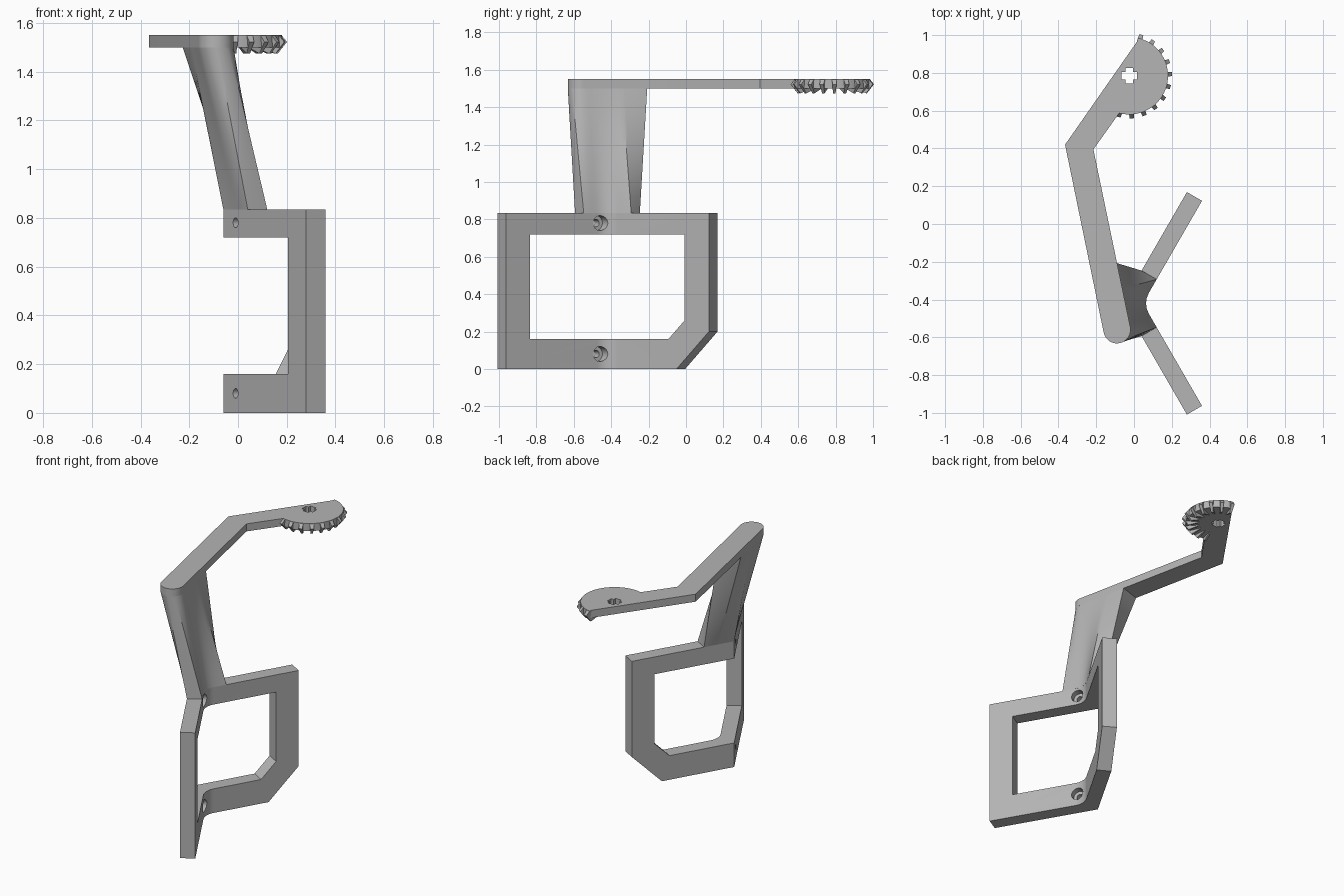
import bpy, bmesh
from math import cos, sin, radians, pi, sqrt
from mathutils import Vector

cube = bpy.data.objects.get("Cube")
if cube:
    bpy.data.objects.remove(cube, do_unlink=True)

grey = bpy.data.materials.new("plain grey")
grey.use_nodes = True
grey.diffuse_color = (0.46, 0.46, 0.46, 1)
grey.node_tree.nodes["Principled BSDF"].inputs["Base Color"].default_value = (0.46, 0.46, 0.46, 1)


def loft(name, rings):
    """Skin a list of equal-length closed rings and cap both ends."""
    bm = bmesh.new()
    rows = [[bm.verts.new(p) for p in ring] for ring in rings]
    n = len(rows[0])
    for low, high in zip(rows, rows[1:]):
        for i in range(n):
            j = (i + 1) % n
            bm.faces.new((low[i], low[j], high[j], high[i]))
    bm.faces.new(rows[0][::-1])
    bm.faces.new(rows[-1])
    bmesh.ops.recalc_face_normals(bm, faces=bm.faces)
    mesh = bpy.data.meshes.new(name)
    bm.to_mesh(mesh)
    bm.free()
    mesh.materials.append(grey)
    ob = bpy.data.objects.new(name, mesh)
    bpy.context.collection.objects.link(ob)
    return ob


def prism(name, outline, z0, z1):
    return loft(name, [[Vector((p[0], p[1], z)) for p in outline] for z in (z0, z1)])


def cut(ob, cutter):
    bpy.context.view_layer.objects.active = ob
    mod = ob.modifiers.new("cut", 'BOOLEAN')
    mod.operation, mod.solver, mod.object = 'DIFFERENCE', 'EXACT', cutter
    bpy.ops.object.modifier_apply(modifier=mod.name)
    bpy.data.objects.remove(cutter, do_unlink=True)


def smooth(ob):
    bpy.ops.object.select_all(action='DESELECT')
    ob.select_set(True)
    bpy.context.view_layer.objects.active = ob
    bpy.ops.object.shade_smooth_by_angle(angle=radians(30))


def arc(cx, cy, r, a0, a1, n):
    return [Vector((cx + r * cos(radians(a0 + (a1 - a0) * i / n)),
                    cy + r * sin(radians(a0 + (a1 - a0) * i / n)))) for i in range(n + 1)]


# V-shaped frame: side -1 is the front arm, +1 the back arm
APEX, THICK, LENGTH, TOP = Vector((-0.06, -0.42)), 0.0924, 0.68, 0.835
H = sqrt(3) / 2


def arm(side, s, n):
    """Point s along an arm and n inward from its outer face."""
    return APEX + Vector((0.5 * s + H * n, side * (H * s - 0.5 * n)))


def arm_cutter(side, profile, n0, n1):
    return loft("cutter", [[(*arm(side, s, n), z) for s, z in profile] for n in (n0, n1)])


fillet = arc(APEX.x + (THICK + 0.11) / H, APEX.y, 0.11, 210, 150, 10)


def vee(length):
    return [arm(-1, length, 0), arm(-1, length, THICK), *fillet,
            arm(1, length, THICK), arm(1, length, 0), APEX]


frame = prism("bracket_frame", vee(LENGTH), 0, TOP)
w, lo, hi = 0.53, 0.16, 0.72
cut(frame, arm_cutter(-1, [(-0.15, lo), (w, lo), (w, hi), (-0.15, hi)], -0.05, 0.25))
cut(frame, arm_cutter(1, [(-0.15, lo), (w - 0.1, lo), (w, lo + 0.1), (w, hi), (-0.15, hi)],
                      -0.05, 0.25))
cut(frame, arm_cutter(1, [(LENGTH - 0.25, -0.05), (LENGTH + 0.05, -0.05),
                          (LENGTH + 0.05, 0.25)], -0.05, 0.2))

# Screw holes with counterbores in the front arm
for z in (0.08, 0.78):
    for r, n0 in ((0.02, -0.05), (0.04, 0.05)):
        circle = [(p.x, p.y) for p in arc(0.1, z, r, 0, 345, 23)]
        cut(frame, arm_cutter(-1, circle, n0, 0.2))
smooth(frame)

# Top arm: round end, elbow and sector plate in one outline
Z0, Z1 = 1.5, 1.55
hub = Vector((-0.025, 0.785))
end = Vector((-0.09, -0.56))
elbow_in, elbow_out = Vector((-0.215, 0.395)), Vector((-0.365, 0.42))
round_end = arc(end.x, end.y, 0.072, 191, 371, 20)
sector = arc(hub.x, hub.y, 0.205, -105, 75, 36)
bar = prism("top_arm", round_end + [elbow_in] + sector + [elbow_out], Z0, Z1)

# Cross-shaped hub hole
a, b = 0.04, 0.021
quarter = [Vector((a, -b)), Vector((a, b)), Vector((b, b))]
cross = []
for k in range(4):
    for p in quarter:
        q = p.copy()
        for _ in range(k):
            q = Vector((-q.y, q.x))
        cross.append(hub + q)
cut(bar, prism("cutter", cross, Z0 - 0.1, Z1 + 0.1))
smooth(bar)

# Bevel gear teeth: radial section (radius, height, half width)
section = [(0.19, Z1, 0.013), (0.203, Z1, 0.013), (0.226, 1.522, 0.011),
           (0.188, 1.474, 0.007), (0.12, 1.498, 0.005), (0.12, 1.505, 0.005)]
for k in range(11):
    t = radians(73.5 - 17.8 * k)
    out, side = Vector((cos(t), sin(t))), Vector((-sin(t), cos(t)))
    loft("gear_tooth_%d" % (k + 1),
         [[(*(hub + out * r + side * (h * d)), z) for r, z, h in section] for d in (-1, 1)])


# Strut: blends the V footprint into the round end of the top arm
def resample(path, n):
    lengths = [(q - p).length for p, q in zip(path, path[1:])]
    pts = []
    for i in range(n):
        d, k = sum(lengths) * i / n, 0
        while k < len(lengths) - 1 and d > lengths[k]:
            d -= lengths[k]
            k += 1
        pts.append(path[k].lerp(path[k + 1], d / lengths[k]))
    return pts


fo, fi, *_, bi, bo, apex = vee(0.2)
near_r, near_l = round_end[-1], round_end[0]
cut_r, cut_l = near_r.lerp(elbow_in, 0.36), near_l.lerp(elbow_out, 0.325)
mid_r, mid_l = near_r.lerp(cut_r, 0.6), near_l.lerp(cut_l, 0.5)
edge = bo.lerp(apex, 0.45)
pairs = [([fo, fi], round_end[9:15]),
         ([fi, *fillet, bi], round_end[14:] + [mid_r]),
         ([bi, bo], [mid_r, cut_r]),
         ([bo, edge], [cut_r, cut_l]),
         ([edge, apex], [cut_l, mid_l]),
         ([apex, fo], [mid_l] + round_end[:10])]
foot, head = [], []
for low, high in pairs:
    foot += resample(low, 10)
    head += resample(high, 10)
rings = []
for i in range(9):
    f = i / 8
    z = TOP + (Z0 - TOP) * f
    rings.append([(*p.lerp(q, f), z) for p, q in zip(foot, head)])
smooth(loft("strut", rings))
